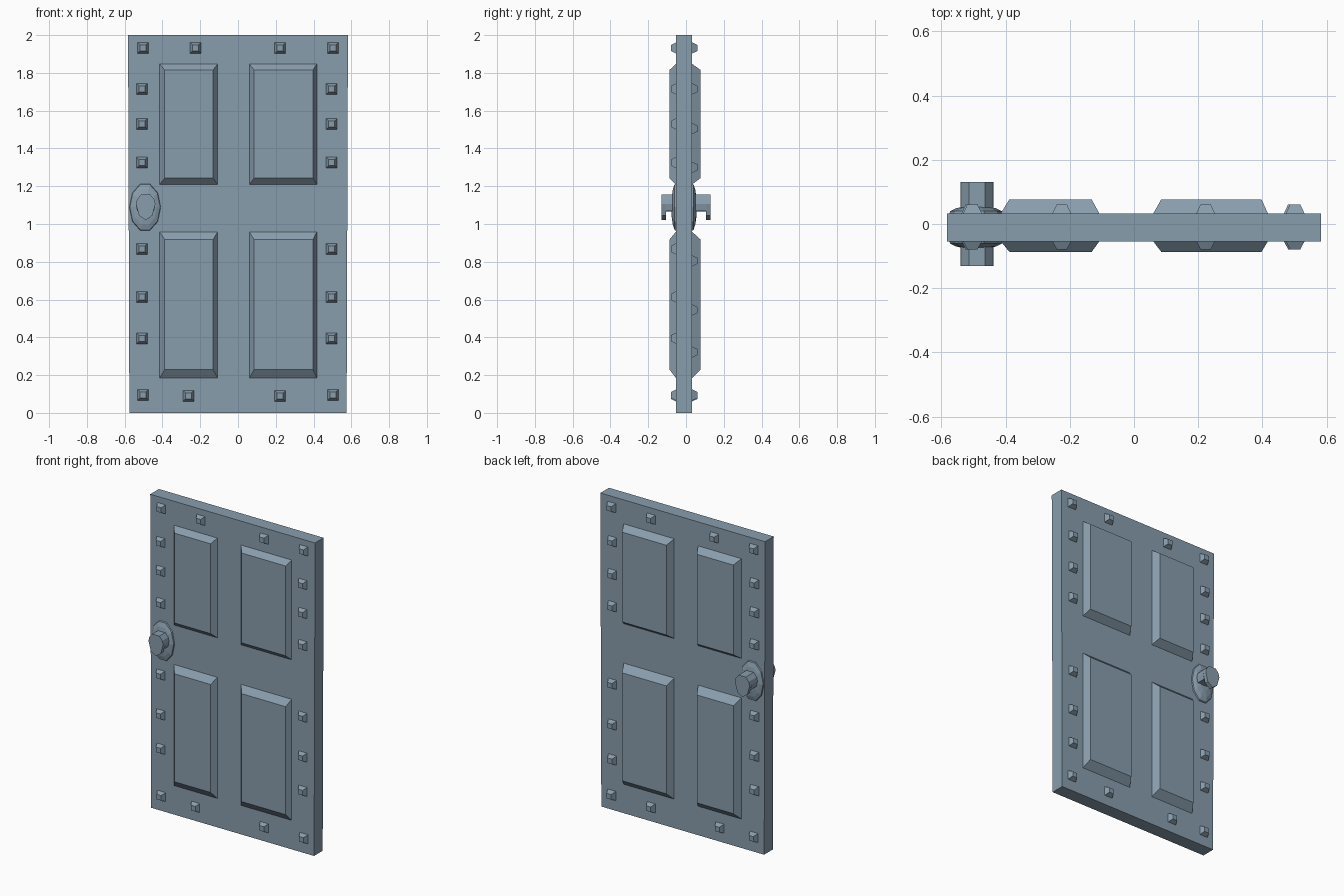
import bpy, bmesh, math

if "Cube" in bpy.data.objects:
    bpy.data.objects.remove(bpy.data.objects["Cube"])

FRONT, BACK = -0.054, 0.033     # slab faces

mat = bpy.data.materials.new("slate blue")
mat.diffuse_color = (0.25, 0.34, 0.42, 1)
mat.use_nodes = True
mat.node_tree.nodes["Principled BSDF"].inputs["Base Color"].default_value = mat.diffuse_color


def loft(name, rings):
    """Join equal-length rings of (x, y, z) points and cap both ends."""
    bm = bmesh.new()
    vs = [[bm.verts.new(p) for p in r] for r in rings]
    n = len(vs[0])
    for a, b in zip(vs, vs[1:]):
        for i in range(n):
            j = (i + 1) % n
            bm.faces.new((a[i], a[j], b[j], b[i]))
    bm.faces.new(vs[0][::-1])
    bm.faces.new(vs[-1])
    bmesh.ops.recalc_face_normals(bm, faces=bm.faces[:])
    me = bpy.data.meshes.new(name)
    bm.to_mesh(me)
    bm.free()
    me.materials.append(mat)
    ob = bpy.data.objects.new(name, me)
    bpy.context.scene.collection.objects.link(ob)
    return ob


def rect(x0, x1, z0, z1, y):
    return [(x0, y, z0), (x1, y, z0), (x1, y, z1), (x0, y, z1)]


def raised(name, outer, inner, y0, y1):
    loft(name, [rect(*outer, y0), rect(*inner, y1)])


# Slab, very slightly wider at the top
loft("door_slab", [[(-0.575, y, 0), (0.575, y, 0), (0.582, y, 2), (-0.582, y, 2)]
                   for y in (FRONT, BACK)])

columns = {"left": ((-0.415, -0.108), (-0.388, -0.132)),
           "right": ((0.06, 0.417), (0.085, 0.397))}
rows = {"lower": ((0.185, 0.958), (0.229, 0.918)),
        "upper": ((1.21, 1.847), (1.243, 1.816))}
front_z = (1.715, 1.53, 1.325, 0.868, 0.614, 0.395)
back_right_z = (1.715, 1.505, 1.3, 0.805, 0.545, 0.322)

for side, face, panel_y, stud_y, sign in (("front", FRONT, -0.087, -0.079, -1),
                                          ("back", BACK, 0.077, 0.061, 1)):
    # Four bevelled panels per side
    for cn, (xo, xi) in columns.items():
        for rn, (zo, zi) in rows.items():
            raised(f"{side}_{rn}_{cn}_panel", xo + zo, xi + zi, face, panel_y)

    # Studs round the border
    spots = [(-0.225, 1.932), (0.223, 1.932), (-0.262, 0.09), (0.223, 0.09)]
    spots += [(x, z) for x in (-0.503, 0.502) for z in (1.932, 0.095)]
    spots += [(-0.508, z) for z in front_z]
    spots += [(0.496, z) for z in (front_z if sign < 0 else back_right_z)]
    for x, z in spots:
        o, i, m = 0.029, 0.016, face + sign * 0.01
        raised(f"{side}_stud", (x - o, x + o, z - o, z + o),
               (x - i, x + i, z - i, z + i), face, stud_y)

    # Domed oval rosette behind the handle
    loft(f"{side}_handle_plate",
         [[(-0.492 + 0.083 * s * math.cos(k * math.tau / 10), face + sign * d,
            1.089 + 0.13 * s * math.sin(k * math.tau / 10)) for k in range(10)]
          for s, d in ((1, 0), (0.97, 0.007), (0.75, 0.016), (0.42, 0.022))])

    # Handle: stub with a flat underside, and an end cap hanging lower
    def outline(low, mid, w):
        half = [(w, mid), (0.052, 1.105), (0.046, 1.13), (0.025, 1.155)]
        pts = [(0, low)] + half + [(-x, z) for x, z in half[::-1]]
        return [(-0.489 + x, z) for x, z in pts]

    for part, y0, y1, prof in (
            ("stub", face, sign * 0.108, outline(1.066, 1.07, 0.045)),
            ("cap", sign * 0.106, sign * 0.131, outline(1.02, 1.045, 0.035))):
        loft(f"{side}_handle_{part}", [[(x, y, z) for x, z in prof] for y in (y0, y1)])
